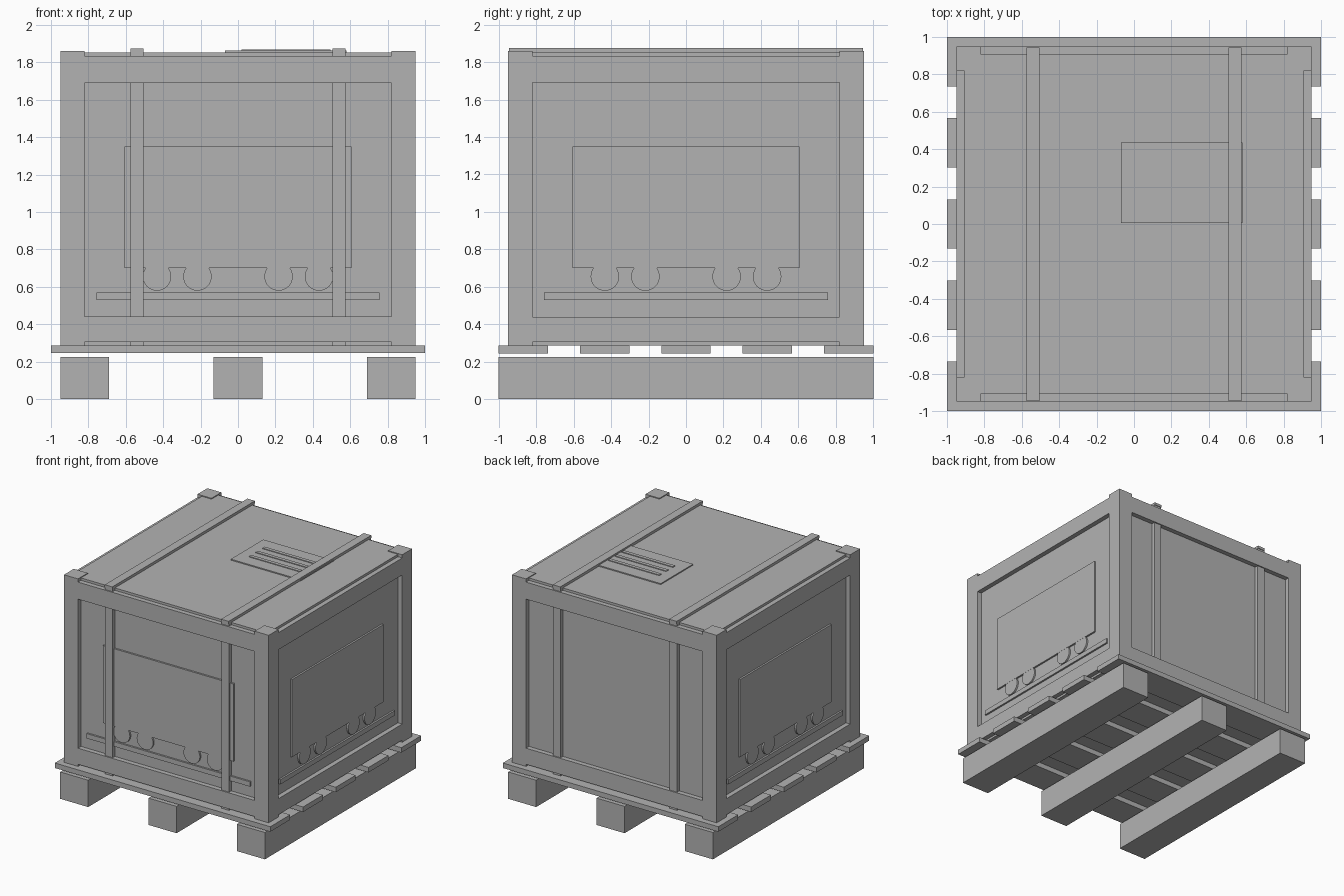
import bpy, bmesh
from math import pi
from mathutils import Matrix, Vector

cube = bpy.data.objects.get("Cube")
if cube:
    bpy.data.objects.remove(cube, do_unlink=True)

GREY = (0.45, 0.45, 0.45, 1)
mat = bpy.data.materials.new("plain grey")
mat.use_nodes = True
mat.diffuse_color = GREY
mat.node_tree.nodes["Principled BSDF"].inputs["Base Color"].default_value = GREY


def finish(name, bm, turn=0):
    """Turn the mesh about z and make it an object."""
    bm.transform(Matrix.Rotation(turn, 4, 'Z'))
    mesh = bpy.data.meshes.new(name)
    bm.to_mesh(mesh)
    bm.free()
    mesh.materials.append(mat)
    obj = bpy.data.objects.new(name, mesh)
    bpy.context.collection.objects.link(obj)


def add_box(bm, x, y, z):
    size = Vector((x[1] - x[0], y[1] - y[0], z[1] - z[0]))
    mid = Vector((sum(x), sum(y), sum(z))) / 2
    bmesh.ops.create_cube(bm, size=1, matrix=Matrix.Translation(mid) @ Matrix.Diagonal(size).to_4x4())


def box(name, x, y, z, turn=0):
    bm = bmesh.new()
    add_box(bm, x, y, z)
    finish(name, bm, turn)


# Pallet: three runners and five cross boards
for name, x in (("left", 0.82), ("middle", 0), ("right", -0.82)):
    box(name + "_runner", (x - 0.13, x + 0.13), (-1, 1), (0, 0.225))
for i in range(5):
    y = (i - 2) * 0.434
    box(f"pallet_board_{i + 1}", (-1, 1), (y - 0.132, y + 0.132), (0.245, 0.287))

# Crate body, corner posts and rails
OUT, IN, OPEN = 0.95, 0.91, 0.82
box("crate_body", (-IN, IN), (-IN, IN), (0.287, 1.853))
for sx in (-1, 1):
    for sy in (-1, 1):
        box("corner_post", sorted((sx * OPEN, sx * OUT)), sorted((sy * OPEN, sy * OUT)), (0.287, 1.86))
for i, side in enumerate(("front", "left", "back", "right")):
    turn = i * pi / 2
    box(side + "_top_rail", (-OPEN, OPEN), (-OUT, -IN), (1.69, 1.833), turn)
    box(side + "_bottom_rail", (-OPEN, OPEN), (-OUT, -IN), (0.305, 0.44), turn)

# Straps wrapped around the body
for name, x in (("left", 0.54), ("right", -0.54)):
    bm = bmesh.new()
    wide = (x - 0.035, x + 0.035)
    add_box(bm, wide, (-0.945, 0.945), (1.853, 1.875))
    add_box(bm, wide, (-0.94, -IN), (0.287, 1.853))
    add_box(bm, wide, (IN, 0.94), (0.287, 1.853))
    finish(name + "_strap", bm)

# Raised wagon sign on three sides: panel, four wheels and a ground bar
FACE = -IN - 0.015
for side, turn in (("front", 0), ("left", pi / 2), ("right", -pi / 2)):
    box(side + "_sign_panel", (-0.607, 0.607), (FACE, -IN), (0.7, 1.35), turn)
    box(side + "_sign_bar", (-0.757, 0.757), (FACE, -IN), (0.53, 0.57), turn)
    bm = bmesh.new()
    for x in (-0.433, -0.217, 0.217, 0.433):
        place = Matrix.Translation((x, (FACE - IN) / 2 + 0.0005, 0.655)) @ Matrix.Rotation(pi / 2, 4, 'X')
        bmesh.ops.create_cone(bm, cap_ends=True, segments=32, radius1=0.076, radius2=0.076,
                              depth=0.014, matrix=place)
    finish(side + "_sign_wheels", bm, turn)

# Label on the lid with raised lines
box("lid_label", (-0.07, 0.58), (0.005, 0.435), (1.853, 1.862))
for i in range(3):
    y = 0.13 + i * 0.09
    box(f"label_line_{i + 1}", (0.02, 0.495), (y - 0.015, y + 0.015), (1.862, 1.868))
